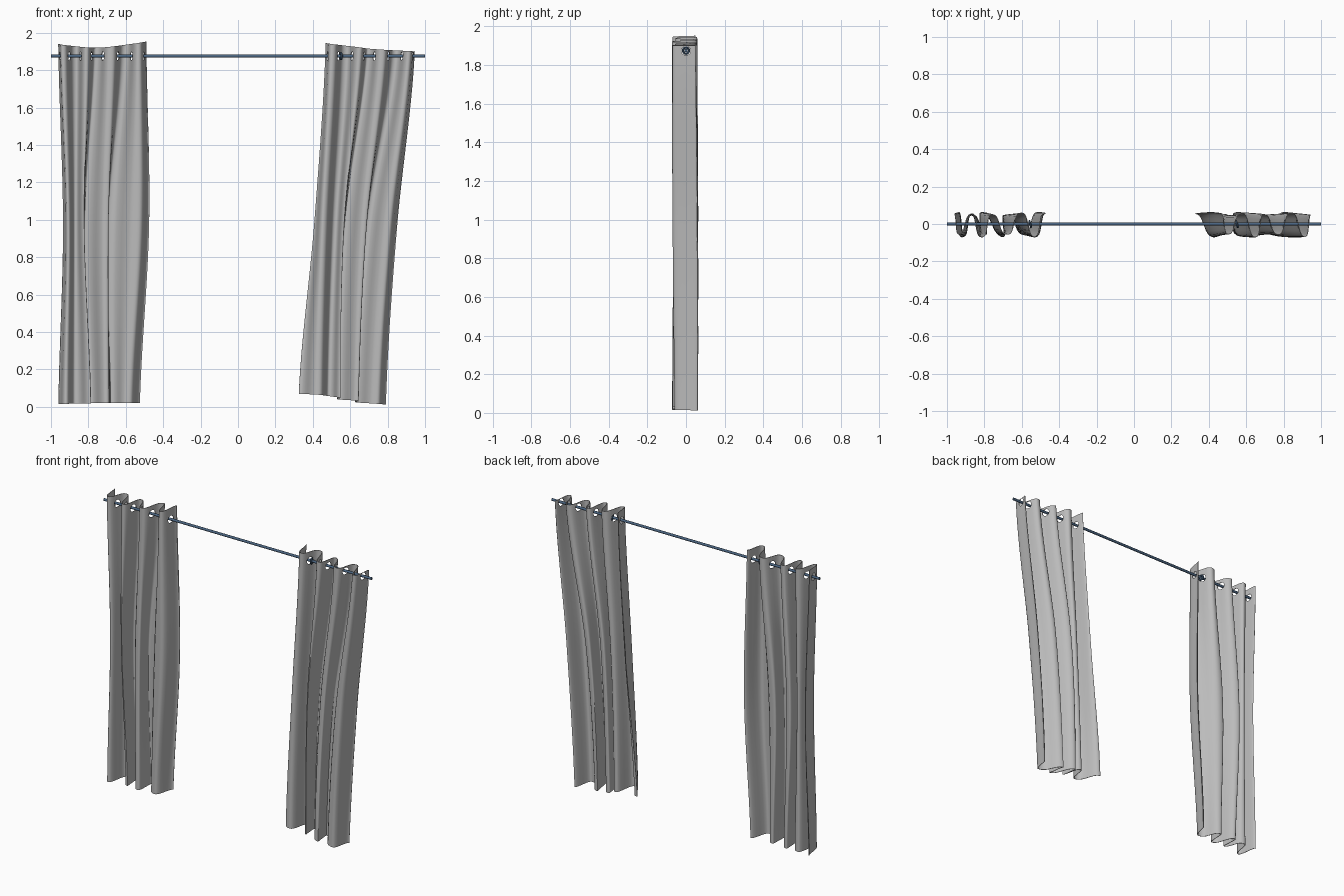
import bpy, bmesh, math
from mathutils import Vector

cube = bpy.data.objects.get("Cube")
if cube:
    bpy.data.objects.remove(cube, do_unlink=True)

ROD_Z = 1.875
STEPS = 10   # cloth divisions per half fold
ROWS = 40    # cloth divisions in height


def material(name, rgb, rough):
    m = bpy.data.materials.new(name)
    m.use_nodes = True
    m.diffuse_color = (*rgb, 1)
    bsdf = m.node_tree.nodes["Principled BSDF"]
    bsdf.inputs["Base Color"].default_value = (*rgb, 1)
    bsdf.inputs["Roughness"].default_value = rough
    return m


def spline(points, t):
    """Catmull-Rom value at t along evenly spaced points."""
    i = min(int(t), len(points) - 2)
    f = t - i
    a, b = points[max(i - 1, 0)], points[i]
    c, d = points[i + 1], points[min(i + 2, len(points) - 1)]
    return b + 0.5 * f * (c - a + f * (2 * a - 5 * b + 4 * c - d + f * (3 * (b - c) + d - a)))


def tube(name, radius, x0, x1, mat, sides=16):
    bpy.ops.mesh.primitive_cylinder_add(vertices=sides, radius=radius, depth=x1 - x0,
                                        location=((x0 + x1) / 2, 0, ROD_Z),
                                        rotation=(0, math.pi / 2, 0))
    obj = bpy.context.object
    obj.name = name
    if mat:
        obj.data.materials.append(mat)
        bpy.ops.object.shade_smooth_by_angle()
    return obj


def curtain(name, folds, top, bottom, mat, cutter):
    """Pleated sheet; folds lists the x of each back and front crest at bottom, middle and top."""
    count = len(folds[0]) - 1
    bm = bmesh.new()
    grid = []
    for r in range(ROWS + 1):
        v = r / ROWS
        xs = [spline(col, 2 * v) for col in zip(*folds)]
        row = []
        for s in range(count * STEPS + 1):
            t = s / STEPS
            wave = math.cos(math.pi * t)
            depth = 0.058 + 0.008 * math.sin(1.7 * t + 3 * v)
            y = depth * math.tanh(1.6 * wave) / math.tanh(1.6) - 0.004
            low, high = spline(bottom, t / count * 2), spline(top, t / count * 2)
            row.append(bm.verts.new((spline(xs, t), y, low + (high - low) * v)))
        grid.append(row)
    for lower, upper in zip(grid, grid[1:]):
        for i in range(len(lower) - 1):
            bm.faces.new((lower[i], lower[i + 1], upper[i + 1], upper[i]))
    mesh = bpy.data.meshes.new(name)
    bm.to_mesh(mesh)
    bm.free()
    obj = bpy.data.objects.new(name, mesh)
    bpy.context.collection.objects.link(obj)
    mesh.materials.append(mat)
    thick = obj.modifiers.new("thickness", 'SOLIDIFY')
    thick.thickness = 0.003
    thick.offset = 0
    holes = obj.modifiers.new("rod_holes", 'BOOLEAN')
    holes.object = cutter
    holes.operation = 'DIFFERENCE'
    holes.solver = 'EXACT'
    bpy.ops.object.select_all(action='DESELECT')
    obj.select_set(True)
    bpy.context.view_layer.objects.active = obj
    for m in list(obj.modifiers):
        bpy.ops.object.modifier_apply(modifier=m.name)
    bpy.ops.object.shade_smooth_by_angle(angle=math.radians(50))
    return obj


cloth = material("grey_cloth", (0.5, 0.5, 0.5), 0.8)
steel = material("blue_steel", (0.07, 0.13, 0.22), 0.4)

# Cutter for the openings that the rod passes through
cutter = tube("hole_cutter", 0.024, -1.1, 1.1, None, 20)
cutter.hide_render = True
cutter.hide_viewport = False
cutter.display_type = 'WIRE'

# Curtains
curtain("right_curtain", [
    (-0.96, -0.92, -0.865, -0.79, -0.79, -0.70, -0.675, -0.59, -0.525),
    (-0.935, -0.905, -0.87, -0.825, -0.815, -0.70, -0.69, -0.54, -0.475),
    (-0.96, -0.935, -0.87, -0.81, -0.755, -0.68, -0.605, -0.53, -0.49)],
    (1.94, 1.92, 1.953), (0.015, 0.02, 0.02), cloth, cutter)
curtain("left_curtain", [
    (0.325, 0.43, 0.49, 0.545, 0.535, 0.64, 0.63, 0.735, 0.79),
    (0.41, 0.46, 0.52, 0.565, 0.575, 0.68, 0.69, 0.80, 0.85),
    (0.47, 0.505, 0.575, 0.65, 0.70, 0.77, 0.84, 0.915, 0.945)],
    (1.945, 1.915, 1.90), (0.07, 0.04, 0.012), cloth, cutter)
bpy.data.objects.remove(cutter, do_unlink=True)

# Telescoping rod with a collar at each joint
tube("rod", 0.0085, -1, 1, steel)
for side, x in (("right", -0.555), ("left", 0.55)):
    bpy.ops.mesh.primitive_torus_add(major_segments=24, minor_segments=8, major_radius=0.016,
                                     minor_radius=0.006, location=(x, 0, ROD_Z),
                                     rotation=(0, math.pi / 2, 0.3))
    ring = bpy.context.object
    ring.name = side + "_rod_collar"
    ring.data.materials.append(steel)
    bpy.ops.object.shade_smooth_by_angle()
